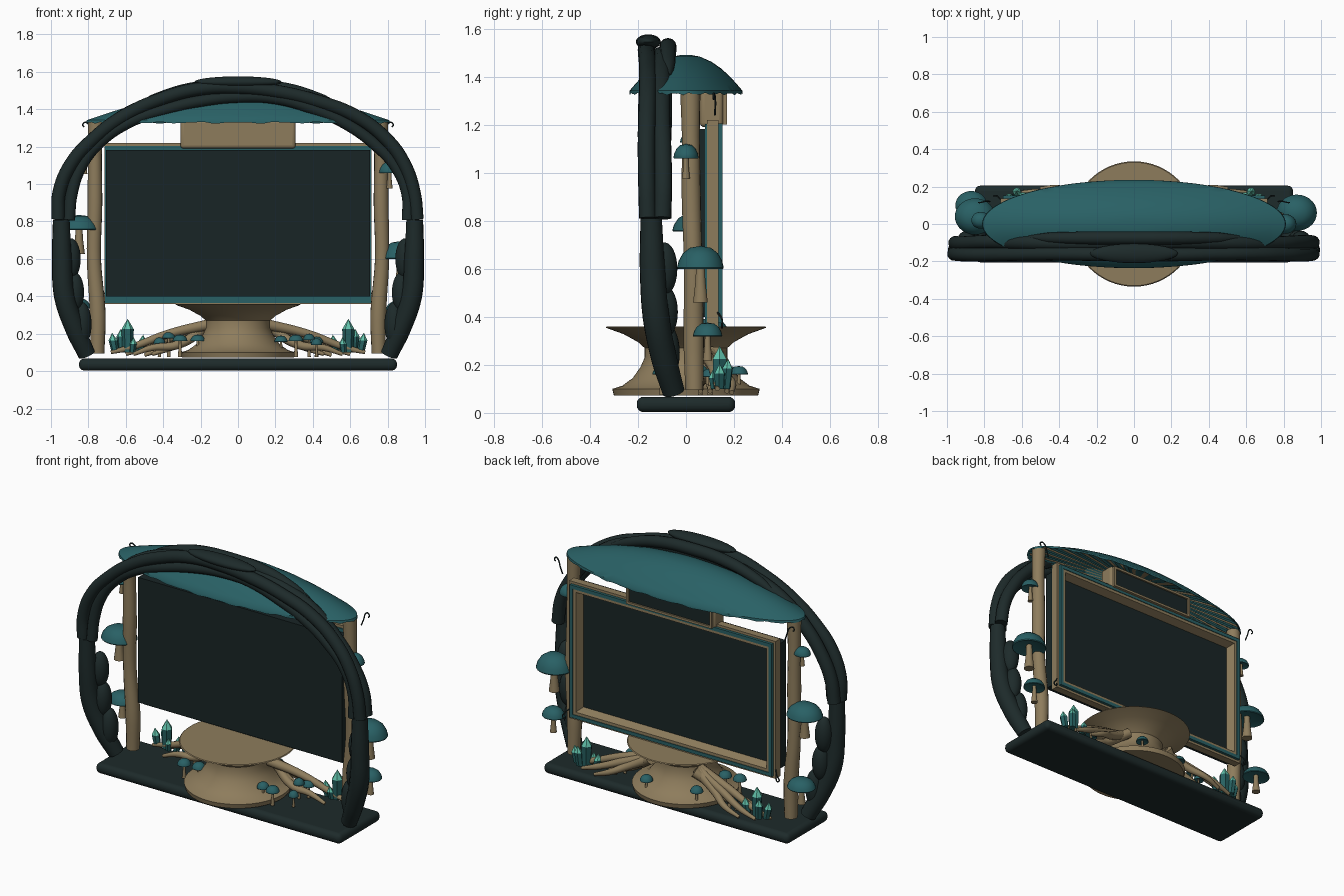
import bpy, bmesh, math, random
from mathutils import Vector, Matrix

if "Cube" in bpy.data.objects:
    bpy.data.objects.remove(bpy.data.objects["Cube"])
random.seed(4)

def mat(name, c):
    m = bpy.data.materials.new(name)
    m.diffuse_color = (*c, 1)
    m.use_nodes = True
    m.node_tree.nodes["Principled BSDF"].inputs["Base Color"].default_value = m.diffuse_color
    return m
DARK = mat("dark bark", (.0125, .0235, .0235))
SCREEN = mat("dark panel", (.0095, .0185, .019))
TEAL = mat("teal", (.022, .118, .13))
TAN = mat("tan wood", (.27, .203, .108))
CRYSTAL = mat("crystal teal", (.02, .12, .12))
TIP = mat("crystal tip", (.12, .53, .4))

def finish(name, bm, mats):
    bmesh.ops.recalc_face_normals(bm, faces=bm.faces[:])
    me = bpy.data.meshes.new(name)
    bm.to_mesh(me); bm.free()
    for m in mats:
        me.materials.append(m)
    ob = bpy.data.objects.new(name, me)
    bpy.context.collection.objects.link(ob)
    return ob

def box(name, lo, hi, m, bevel=0, seg=4):
    bm = bmesh.new()
    lo, hi = Vector(lo), Vector(hi)
    s = hi - lo
    bmesh.ops.create_cube(bm, size=1, matrix=Matrix.Translation((lo + hi) / 2) @ Matrix.Diagonal((*s, 1)))
    ob = finish(name, bm, [m])
    if bevel:
        b = ob.modifiers.new("bevel", 'BEVEL')
        b.width, b.segments = bevel, seg
    return ob

def ring(name, hx, z0, z1, w, y0, y1, m, slope=0):
    """rectangular frame, inner edge optionally sloping inwards toward the front"""
    bm = bmesh.new()
    def loop(d, y):
        return [bm.verts.new((sx * (hx - d), y, z)) for sx, z in
                ((-1, z0 + d), (1, z0 + d), (1, z1 - d), (-1, z1 - d))]
    L = [loop(0, y0), loop(0, y1), loop(w, y1), loop(w + slope, y0)]
    for i in range(4):
        a, b = L[i], L[(i + 1) % 4]
        for k in range(4):
            bm.faces.new((a[k], a[(k + 1) % 4], b[(k + 1) % 4], b[k]))
    return finish(name, bm, [m])

def lathe(name, prof, c, m, sx=1, sy=1, n=36):
    """closed profile of (radius, z) turned about a vertical axis"""
    bm = bmesh.new()
    rows = []
    for r, z in prof:
        if r == 0:
            rows.append([bm.verts.new((c[0], c[1], c[2] + z))] * n)
        else:
            rows.append([bm.verts.new((c[0] + r * sx * math.cos(t), c[1] + r * sy * math.sin(t), c[2] + z))
                         for t in (2 * math.pi * k / n for k in range(n))])
    for a, b in zip(rows, rows[1:]):
        for k in range(n):
            vs = list(dict.fromkeys((a[k], a[(k + 1) % n], b[(k + 1) % n], b[k])))
            if len(vs) > 2:
                bm.faces.new(vs)
    return finish(name, bm, [m])

def tube(name, pts, radii, m, res=4, u=6):
    """smooth tapered tube through the points"""
    cu = bpy.data.curves.new(name, 'CURVE')
    cu.dimensions = '3D'
    cu.bevel_depth, cu.bevel_resolution, cu.resolution_u, cu.use_fill_caps = 1, res, u, True
    sp = cu.splines.new('BEZIER')
    sp.bezier_points.add(len(pts) - 1)
    for i, (p, b) in enumerate(zip(pts, sp.bezier_points)):
        b.co = p
        b.handle_left_type = b.handle_right_type = 'AUTO'
        b.radius = radii[i] if isinstance(radii, (list, tuple)) else radii
    tmp = bpy.data.objects.new(name + "_path", cu)
    bpy.context.collection.objects.link(tmp)
    me = bpy.data.meshes.new_from_object(tmp.evaluated_get(bpy.context.evaluated_depsgraph_get()))
    bpy.data.objects.remove(tmp)
    me.name = name
    me.materials.clear(); me.materials.append(m)
    ob = bpy.data.objects.new(name, me)
    bpy.context.collection.objects.link(ob)
    return ob

def blob(name, c, s, m):
    bm = bmesh.new()
    bmesh.ops.create_uvsphere(bm, u_segments=24, v_segments=14, radius=1,
                              matrix=Matrix.Translation(c) @ Matrix.Diagonal((*s, 1)))
    return finish(name, bm, [m])

def mushroom(name, x, y, z, r, h, stem, sy=1):
    """cap with its rim at height z, and a stem that widens downward"""
    lathe(name + "_cap", [(0, .25 * h), (.85 * r, .05 * h), (.97 * r, 0), (r, .06 * h), (.93 * r, .35 * h),
                          (.75 * r, .68 * h), (.45 * r, .92 * h), (0, h)], (x, y, z), TEAL, 1, sy, 28)
    lathe(name + "_stem", [(0, .3 * h), (.16 * r, .3 * h), (.2 * r, -.4 * stem), (.29 * r, -stem), (0, -stem)],
          (x, y, z), TAN, n=14)

# base and pedestal
box("base_slab", (-.85, -.205, .003), (.85, .205, .067), DARK, .028)
lathe("pedestal", [(0, .072), (.3, .072), (.307, .1), (.265, .113), (.222, .145), (.19, .19), (.172, .23),
                   (.172, .27), (.2, .295), (.26, .328), (.335, .355), (.33, .36), (0, .36)], (0, 0, 0), TAN, n=64)

# display: plates and nested frames, detailed on the back side
box("front_panel", (-.706, .02, .4), (.706, .085, 1.183), SCREEN)
box("front_trim", (-.712, .08, .365), (.712, .092, 1.203), TEAL)
ring("outer_frame", .715, .36, 1.22, .05, .088, .135, TAN)
ring("trim_frame", .70, .375, 1.205, .022, .13, .152, TEAL)
ring("inner_frame", .678, .397, 1.183, .018, .094, .148, TAN, .02)
box("back_screen", (-.68, .09, .4), (.68, .098, 1.18), SCREEN)

# plaque under the canopy
box("plaque", (-.308, .058, 1.19), (.308, .155, 1.345), TAN, .018)
ring("plaque_rim", .295, 1.2, 1.335, .014, .15, .17, TAN)
box("plaque_panel", (-.285, .15, 1.21), (.285, .16, 1.325), SCREEN)

# canopy: elliptical cap with wavy rim and striped gills beneath
bm = bmesh.new()
N = 144
prof = [(.12, 1.375), (.5, 1.362), (.975, 1.336), (1, 1.328), (.995, 1.342), (.9, 1.368), (.77, 1.402), (.62, 1.434),
        (.45, 1.462), (.25, 1.483), (.1, 1.49)]
rows = []
for i, (r, z) in enumerate(prof):
    row = []
    for k in range(N):
        t = 2 * math.pi * k / N
        wave = .003 * math.sin(23 * t) + .002 * math.sin(41 * t) if i == 3 else 0
        gill = .007 * (k % 2) if i < 3 else 0
        row.append(bm.verts.new((.812 * r * math.cos(t), .236 * r * math.sin(t), z + wave + gill)))
    rows.append(row)
for i in range(len(rows) - 1):
    for k in range(N):
        f = bm.faces.new((rows[i][k], rows[i][(k + 1) % N], rows[i + 1][(k + 1) % N], rows[i + 1][k]))
        f.material_index = 1 if i < 2 and k % 3 == 0 else 0
bm.faces.new(rows[0]); bm.faces.new(rows[-1])
finish("canopy_cap", bm, [TEAL, TAN])

# arch of three woven strands with crown pieces on top
arch = [(.938, .81), (.925, .95), (.865, 1.1), (.765, 1.225), (.61, 1.345), (.4, 1.432), (.2, 1.478), (0, 1.49)]
full = [(-x, z) for x, z in arch] + [(x, z) for x, z in arch[-2::-1]]
def strand(name, y, off, r, wob, ph):
    pts = []
    for i, (x, z) in enumerate(full):
        d = Vector((x, z - .75)).normalized() * (off + wob * math.sin(i * 1.3 + ph))
        pts.append((x + d.x, y + .4 * wob * math.cos(i * 1.3 + ph), z + d.y))
    tube(name, pts, r, DARK, 5)
strand("arch_strand_front", -.162, .024, .036, .008, 0)
strand("arch_strand_back", -.1, .008, .038, .01, 2)
strand("arch_strand_inner", -.152, -.028, .032, .009, 4)
tube("arch_crown_bar", [(-.56, -.075, 1.4), (-.45, -.075, 1.45), (-.25, -.075, 1.508), (0, -.075, 1.525),
                        (.25, -.075, 1.508), (.45, -.075, 1.45), (.56, -.075, 1.4)],
     [.015, .03, .035, .036, .035, .03, .015], DARK)
blob("arch_crown_knob", (0, -.157, 1.545), (.235, .052, .031), DARK)

for s, side in ((-1, "left"), (1, "right")):
    # lower limb of the arch with swollen knots
    tube(side + "_limb", [(s * .945, -.145, .81), (s * .942, -.14, .6), (s * .928, -.125, .4),
                          (s * .868, -.09, .22), (s * .808, -.052, .088)], [.045, .053, .056, .054, .047], DARK, 5)
    for i, (x, y, z, h) in enumerate(((.893, -.09, .6, .11), (.875, -.088, .42, .11), (.835, -.08, .25, .12))):
        blob(f"{side}_limb_knot_{i}", (s * x, y, z), (.052, .054, h), DARK)
    # post
    tube(side + "_post", [(s * .752, .035, .095), (s * .75, .032, .3), (s * .77, .03, .6), (s * .765, .022, .9),
                          (s * .765, .02, 1.15), (s * .76, .018, 1.338)], [.038, .043, .038, .04, .037, .042], TAN, 5)
    # roots running out from the pedestal
    for i, (x, y, z) in enumerate(((.68, .13, .1), (.6, .17, .09), (.5, .19, .085), (.46, .1, .09), (.56, .06, .09))):
        tube(f"{side}_root_{i}", [(s * .15, .07 + .015 * i, .25), (s * (.2 + .35 * (x - .2)), .6 * y + .03, .2 - .015 * i),
                                  (s * (x - .1), y, .125), (s * x, y, z)], [.03, .024, .018, .01], TAN, 3)
    # crystal cluster
    for i, (x, y, top, r) in enumerate(((.59, .14, .28, .033), (.525, .14, .195, .024), (.655, .14, .205, .024),
                                        (.62, .165, .225, .024), (.565, .12, .18, .02))):
        bm = bmesh.new()
        lean = Vector((s * (x - .59) * .2, (y - .14) * .3, 0))
        b = [Vector((r * math.cos(k * math.pi / 3 + i), r * math.sin(k * math.pi / 3 + i), 0)) for k in range(6)]
        c = Vector((s * x, y, 0))
        lo = [bm.verts.new(c + p * .85 + Vector((0, 0, .1))) for p in b]
        hi = [bm.verts.new(c + p + lean + Vector((0, 0, top - r * 1.7))) for p in b]
        tip = bm.verts.new(c + lean * 1.4 + Vector((0, 0, top)))
        bm.faces.new(lo)
        for k in range(6):
            j = (k + 1) % 6
            bm.faces.new((lo[k], lo[j], hi[j], hi[k]))
            bm.faces.new((hi[k], hi[j], tip)).material_index = 1
        finish(f"{side}_crystal_{i}", bm, [CRYSTAL, TIP])
    # curled tendrils at the frame corners
    tube(side + "_tendril", [(s * .77, .12, 1.24), (s * .785, .122, 1.28), (s * .8, .12, 1.32), (s * .82, .115, 1.33),
                             (s * .83, .115, 1.315), (s * .822, .115, 1.305)], .004, DARK, 2)
    tube(side + "_low_tendril", [(s * .71, .13, .42), (s * .735, .15, .39), (s * .75, .15, .365),
                                 (s * .735, .15, .355), (s * .73, .15, .37)], .004, DARK, 2)

# little mushrooms around the pedestal
for i, (x, y, z, r) in enumerate(((.42, .1, .15, .036), (.38, .06, .165, .032), (.31, -.1, .16, .04), (.42, -.05, .14, .03),
                                  (.23, -.08, .155, .036), (.12, .22, .16, .038), (-.2, .18, .16, .038),
                                  (-.31, -.09, .16, .04), (-.215, -.08, .16, .04), (-.37, .1, .175, .036), (-.42, .1, .145, .032))):
    mushroom(f"small_mushroom_{i}", x, y, z, r, .035, z - .075)

# shelf mushrooms on the posts
for i, (x, y, z, r, h, st) in enumerate(((.87, .06, .6, .108, .095, .14), (.855, .09, .318, .068, .058, .1),
                                         (.81, 0, 1.06, .058, .06, .085), (-.85, .04, .755, .108, .08, .13),
                                         (-.87, .1, .335, .085, .06, .1), (-.82, .02, 1.125, .05, .045, .07))):
    mushroom(f"post_mushroom_{i}", x, y, z, r, h, st, .9)

# smooth rounded parts, keep hard edges
bpy.ops.object.select_all(action='DESELECT')
for ob in bpy.context.scene.objects:
    if "crystal" not in ob.name:
        ob.select_set(True)
        bpy.context.view_layer.objects.active = ob
bpy.ops.object.shade_smooth_by_angle(angle=math.radians(40))
